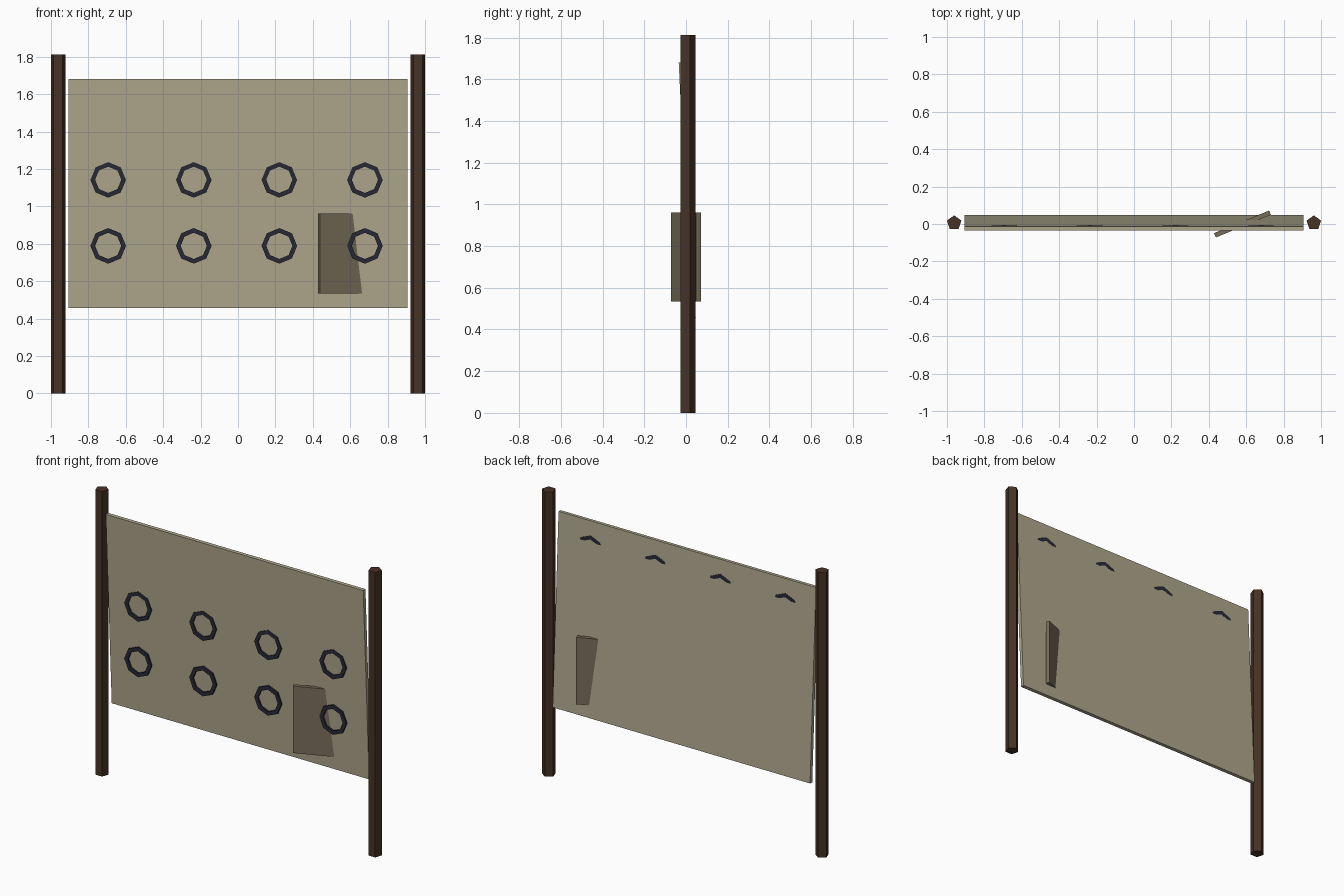
import bpy, bmesh
from math import radians, sin, cos, tau

if "Cube" in bpy.data.objects:
    bpy.data.objects.remove(bpy.data.objects["Cube"])


def material(name, rgb):
    m = bpy.data.materials.new(name)
    m.diffuse_color = (*rgb, 1)
    m.use_nodes = True
    m.node_tree.nodes["Principled BSDF"].inputs["Base Color"].default_value = m.diffuse_color
    return m


WOOD = material("dark_wood", (0.061, 0.032, 0.019))
BOARD = material("board_tan", (0.43, 0.39, 0.27))
FLAP = material("flap_brown", (0.18, 0.155, 0.10))
METAL = material("dark_metal", (0.022, 0.022, 0.037))


def finish(bm, name, mat, loc, rot=(0, 0, 0)):
    bmesh.ops.recalc_face_normals(bm, faces=bm.faces)
    mesh = bpy.data.meshes.new(name)
    bm.to_mesh(mesh)
    bm.free()
    mesh.materials.append(mat)
    ob = bpy.data.objects.new(name, mesh)
    ob.location, ob.rotation_euler = loc, rot
    bpy.context.collection.objects.link(ob)
    return ob


def box(name, size, mat, loc, rot):
    bm = bmesh.new()
    bmesh.ops.create_cube(bm, size=1)
    bmesh.ops.scale(bm, vec=size, verts=bm.verts)
    return finish(bm, name, mat, loc, rot)


def post(name, x):
    # five-sided prism with one corner pointing backwards
    r, h = 0.0405, 1.813
    bm = bmesh.new()
    base = bm.faces.new([bm.verts.new((r * sin(tau * i / 5), r * cos(tau * i / 5), 0))
                         for i in range(5)])
    top = bmesh.ops.extrude_face_region(bm, geom=[base], use_keep_orig=True)
    verts = [v for v in top["geom"] if isinstance(v, bmesh.types.BMVert)]
    bmesh.ops.translate(bm, vec=(0, 0, h), verts=verts)
    return finish(bm, name, WOOD, (x, 0.0055, 0))


def ring(name, loc, outer=0.095, inner=0.07, depth=0.011):
    # eight-sided flat ring standing upright, corner at the top
    bm = bmesh.new()
    n = 8
    section = [(outer, -depth / 2), (outer, depth / 2),
               (inner, depth / 2), (inner, -depth / 2)]
    loops = [[bm.verts.new((r * sin(tau * i / n), y, r * cos(tau * i / n)))
              for r, y in section] for i in range(n)]
    for i in range(n):
        a, b = loops[i], loops[(i + 1) % n]
        for k in range(4):
            j = (k + 1) % 4
            bm.faces.new((a[k], a[j], b[j], b[k]))
    return finish(bm, name, METAL, loc)


# Upright posts
post("left_post", -0.9615)
post("right_post", 0.9615)

# Leaning board, top edge towards the front
box("board", (1.812, 0.0225, 1.2255), BOARD, (0, 0.006, 1.0685), (radians(2.78), 0, 0))

# Flap passing through the board at an angle
box("flap", (0.318, 0.025, 0.426), FLAP, (0.58, 0, 0.748), (0, 0, radians(22.3)))

# Three rows of rings; the top row is mostly sunk in the board
for row in range(3):
    for col in range(4):
        ring(f"ring_{row + 1}_{col + 1}",
             (-0.694 + 0.4575 * col, -0.0115, 0.789 + 0.353 * row))
